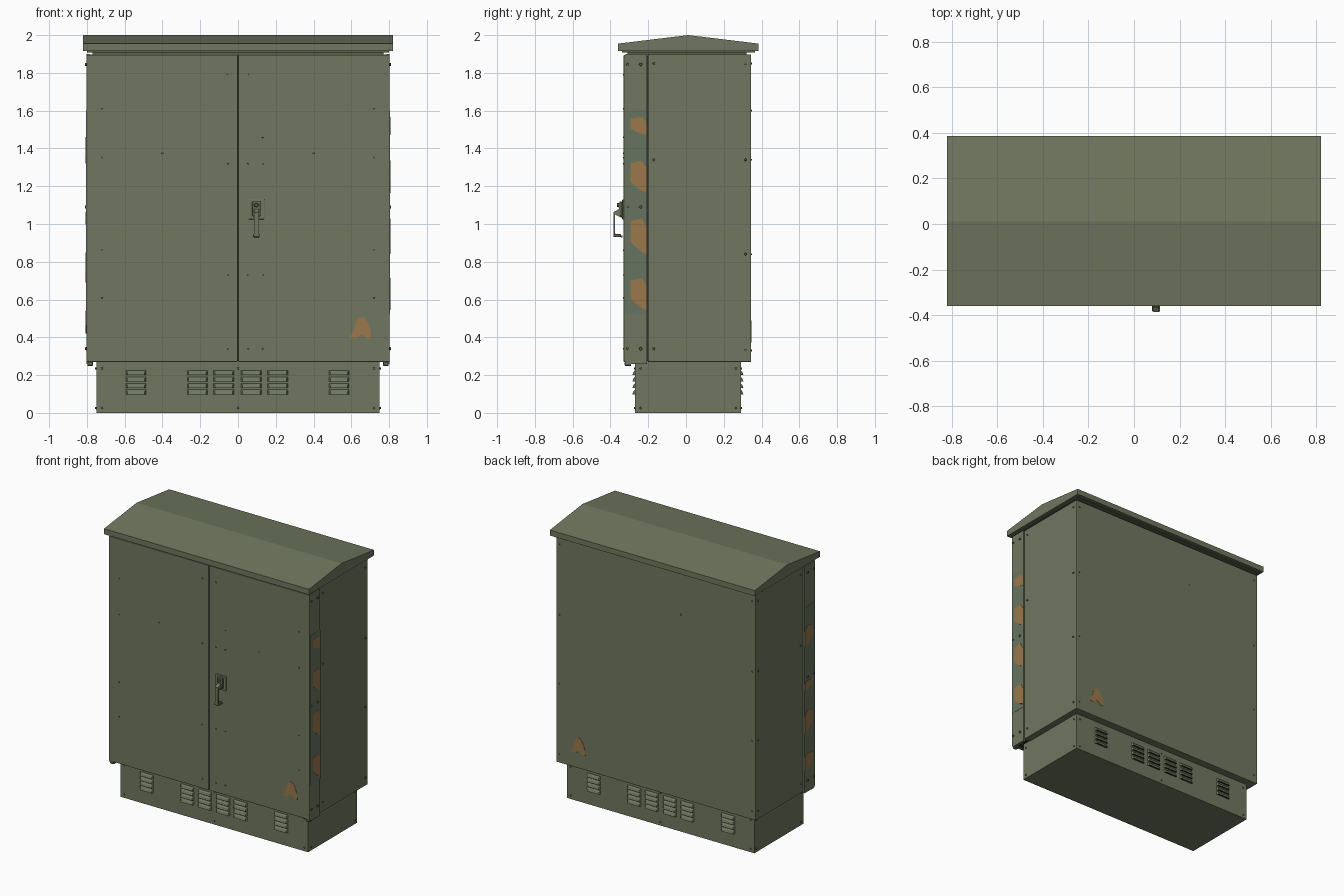
import bpy, bmesh, math
from mathutils import Matrix, Vector

if "Cube" in bpy.data.objects:
    bpy.data.objects.remove(bpy.data.objects["Cube"], do_unlink=True)


def material(name, rgb):
    m = bpy.data.materials.new(name)
    m.use_nodes = True
    m.diffuse_color = (*rgb, 1)
    m.node_tree.nodes["Principled BSDF"].inputs["Base Color"].default_value = (*rgb, 1)
    return m


OLIVE = material("olive paint", (0.16, 0.185, 0.115))
GREEN = material("grey green paint", (0.135, 0.175, 0.12))
ORANGE = material("faded orange", (0.33, 0.19, 0.07))
DARK = material("dark gap", (0.03, 0.033, 0.024))
STEEL = material("dark olive steel", (0.10, 0.115, 0.075))


def finish(name, bm, *mats):
    bmesh.ops.recalc_face_normals(bm, faces=bm.faces)
    mesh = bpy.data.meshes.new(name)
    bm.to_mesh(mesh)
    bm.free()
    for m in mats:
        mesh.materials.append(m)
    ob = bpy.data.objects.new(name, mesh)
    bpy.context.collection.objects.link(ob)
    return ob


def add_prism(bm, pts, axis, a, b):
    """Extrude a 2D outline along x or y between a and b."""
    def place(p, w):
        return (w, p[0], p[1]) if axis == "x" else (p[0], w, p[1])
    lo = [bm.verts.new(place(p, a)) for p in pts]
    hi = [bm.verts.new(place(p, b)) for p in pts]
    faces = [bm.faces.new(lo), bm.faces.new(hi)]
    for i in range(len(pts)):
        j = (i + 1) % len(pts)
        faces.append(bm.faces.new((lo[i], lo[j], hi[j], hi[i])))
    return faces, lo, hi


def prism(name, pts, axis, a, b, mat):
    bm = bmesh.new()
    add_prism(bm, pts, axis, a, b)
    return finish(name, bm, mat)


def box(name, x, y, z, mat, bevel=0.0):
    ob = prism(name, [(y[0], z[0]), (y[1], z[0]), (y[1], z[1]), (y[0], z[1])], "x", *x, mat)
    if bevel:
        mod = ob.modifiers.new("edge", "BEVEL")
        mod.width, mod.segments = bevel, 2
    return ob


# Plinth, cabinet shell and roof
box("plinth", (-0.75, 0.75), (-0.27, 0.29), (0, 0.275), OLIVE)
box("cabinet_body", (-0.797, 0.797), (-0.202, 0.345), (0.27, 1.897), OLIVE, 0.003)
box("door_gasket", (-0.785, 0.785), (-0.318, -0.2), (0.275, 1.89), DARK)
box("roof_neck", (-0.77, 0.77), (-0.31, 0.32), (1.89, 1.92), STEEL)
prism("roof", [(-0.36, 1.915), (0.385, 1.915), (0.385, 1.955), (0.012, 2.0), (-0.36, 1.955)],
      "x", -0.82, 0.82, OLIVE)
box("roof_drip_edge", (-0.8, 0.8), (-0.34, 0.365), (1.908, 1.917), STEEL)

# Doors with their wrapped side flanges
for side, s in (("right", -1), ("left", 1)):
    def span(a, b):
        return tuple(sorted((s * a, s * b)))
    box(side + "_door", span(0.003, 0.803), (-0.33, -0.312), (0.27, 1.895), OLIVE, 0.003)
    box(side + "_door_flange", span(0.785, 0.803), (-0.32, -0.207), (0.258, 1.9), OLIVE)
    box(side + "_flange_paint", span(0.8025, 0.8045), (-0.322, -0.208), (0.52, 1.6), GREEN)
    box(side + "_door_foot", span(0.768, 0.798), (-0.325, -0.29), (0.248, 0.272), STEEL, 0.006)

# Louvres on the front and back of the plinth
bm = bmesh.new()
for wall, out in ((-0.269, -1), (0.289, 1)):
    for cx in (-0.54, -0.215, -0.075, 0.07, 0.21, 0.535):
        for row in range(4):
            z = 0.098 + row * 0.034
            profile = [(wall, z + 0.026), (wall + out * 0.01, z + 0.015),
                       (wall + out * 0.015, z), (wall, z)]
            faces, lo, hi = add_prism(bm, profile, "x", cx - 0.054, cx + 0.054)
            faces[4].material_index = 1
            for ring, d in ((lo, 0.008), (hi, -0.008)):
                for v in ring[1:3]:
                    v.co.x += d
finish("plinth_louvres", bm, OLIVE, DARK)

# Bolts, rivets and hinge pins
bm = bmesh.new()


def bolt(pos, axis, r=0.006, depth=0.012):
    rot = Vector((0, 0, 1)).rotation_difference(Vector(axis)).to_matrix().to_4x4()
    bmesh.ops.create_cone(bm, cap_ends=True, segments=8, radius1=r, radius2=r * 0.7,
                          depth=depth, matrix=Matrix.Translation(pos) @ rot)


FRONT, BACK = (0, -1, 0), (0, 1, 0)
for s in (-1, 1):
    side = (s, 0, 0)
    for z in (0.61, 0.86, 1.35, 1.61):
        bolt((s * 0.72, -0.33, z), FRONT, 0.005, 0.008)
    for z in (0.34, 0.73, 1.32, 1.79):
        bolt((s * 0.055, -0.33, z), FRONT, 0.005, 0.008)
    bolt((s * 0.4, -0.33, 1.375), FRONT, 0.006, 0.008)
    for z in (0.34, 1.09, 1.845):
        bolt((s * 0.804, -0.24, z), side, 0.01, 0.014)
        bolt((s * 0.803, -0.31, z), side, 0.008, 0.014)
    for z in (0.34, 1.34, 1.85):
        bolt((s * 0.797, -0.17, z), side, 0.008)
    for z in (0.33, 0.84, 1.34, 1.85):
        bolt((s * 0.797, 0.315, z), side, 0.008)
        bolt((s * 0.77, 0.345, z), BACK, 0.006, 0.008)
    for y in (-0.24, 0.265):
        for z in (0.025, 0.235):
            bolt((s * 0.75, y, z), side, 0.007)
    for x in (0, 0.72):
        for z in (0.025, 0.235):
            bolt((s * x, -0.27, z), FRONT, 0.007)
            bolt((s * x, 0.29, z), BACK, 0.007)
for z in (1.46, 1.32, 0.73, 0.34):
    bolt((0.13, -0.33, z), FRONT, 0.005, 0.008)
bolt((-0.2, 0.345, 1.6), BACK, 0.006, 0.008)
finish("bolts", bm, STEEL)

# Door handle: back plate, lock boss and swinging grip
box("handle_plate", (0.055, 0.14), (-0.338, -0.328), (1.025, 1.13), OLIVE, 0.003)
box("handle_housing", (0.075, 0.12), (-0.35, -0.33), (1.04, 1.12), STEEL, 0.006)
bm = bmesh.new()
bolt((0.097, -0.355, 1.1), FRONT, 0.014, 0.02)
finish("lock_barrel", bm, STEEL)
prism("handle_grip",
      [(-0.333, 1.12), (-0.352, 1.12), (-0.354, 1.08), (-0.385, 1.062), (-0.385, 0.94),
       (-0.372, 0.936), (-0.335, 0.928), (-0.335, 0.938), (-0.372, 0.946), (-0.375, 0.95),
       (-0.375, 1.05), (-0.345, 1.035), (-0.333, 1.035)],
      "x", 0.085, 0.11, OLIVE)
box("grip_end", (0.08, 0.115), (-0.384, -0.345), (0.93, 0.946), STEEL, 0.003)

# Orange arch marks on the front and back
arch = [(0.59, 0.395), (0.615, 0.395), (0.632, 0.392), (0.648, 0.415), (0.662, 0.415),
        (0.682, 0.39), (0.706, 0.39), (0.703, 0.435), (0.685, 0.482), (0.665, 0.506),
        (0.642, 0.506), (0.622, 0.482), (0.612, 0.43), (0.592, 0.41)]
prism("front_mark", arch, "y", -0.332, -0.329, ORANGE)
prism("back_mark", [(1.27 - x, z - 0.018) for x, z in arch], "y", 0.344, 0.347, ORANGE)

# Orange patches down the door flanges: centre height and height on each side
patches = {1: ((1.518, 0.095), (1.25, 0.17), (0.935, 0.19), (0.63, 0.17)),
           -1: ((1.39, 0.14), (1.03, 0.065), (0.77, 0.16), (0.48, 0.12))}
for s, rows in patches.items():
    bm = bmesh.new()
    for z, h in rows:
        outline = [(-0.294, z - h * 0.15), (-0.245, z - h * 0.4), (-0.208, z - h * 0.5),
                   (-0.208, z + h * 0.25), (-0.235, z + h * 0.5), (-0.294, z + h * 0.42)]
        add_prism(bm, outline, "x", s * 0.802, s * 0.8065)
    finish("left_flange_marks" if s > 0 else "right_flange_marks", bm, ORANGE)
